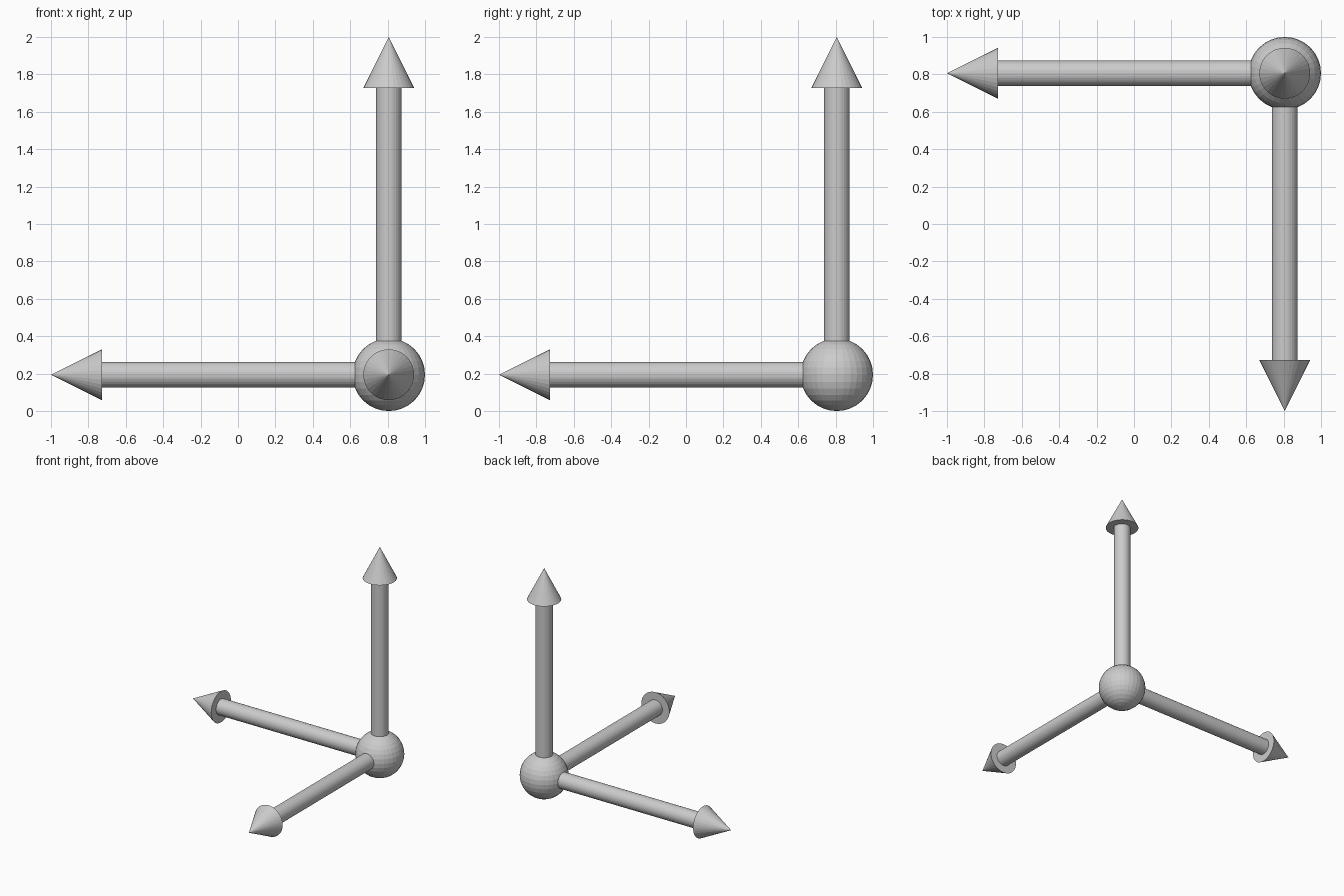
import bpy
from mathutils import Vector

if "Cube" in bpy.data.objects:
    bpy.data.objects.remove(bpy.data.objects["Cube"])

C = Vector((0.806, 0.806, 0.194))   # joint of the three arrows
BALL_R, SHAFT_R, HEAD_R = 0.194, 0.069, 0.136
LENGTH, HEAD_L = 1.806, 0.272

# Ball at the corner
bpy.ops.mesh.primitive_uv_sphere_add(segments=32, ring_count=16, radius=BALL_R, location=C)
bpy.context.object.name = "corner_ball"


def arrow(name, direction):
    d = Vector(direction)
    rot = d.to_track_quat('Z', 'Y').to_euler()
    shaft_l = LENGTH - HEAD_L
    # Shaft from ball centre to head
    bpy.ops.mesh.primitive_cylinder_add(vertices=32, radius=SHAFT_R, depth=shaft_l,
                                        location=C + d * shaft_l / 2, rotation=rot)
    bpy.context.object.name = name + "_shaft"
    # Conical head
    bpy.ops.mesh.primitive_cone_add(vertices=32, radius1=HEAD_R, radius2=0, depth=HEAD_L,
                                    location=C + d * (LENGTH - HEAD_L / 2), rotation=rot)
    bpy.context.object.name = name + "_head"


arrow("left_arrow", (-1, 0, 0))
arrow("front_arrow", (0, -1, 0))
arrow("up_arrow", (0, 0, 1))
